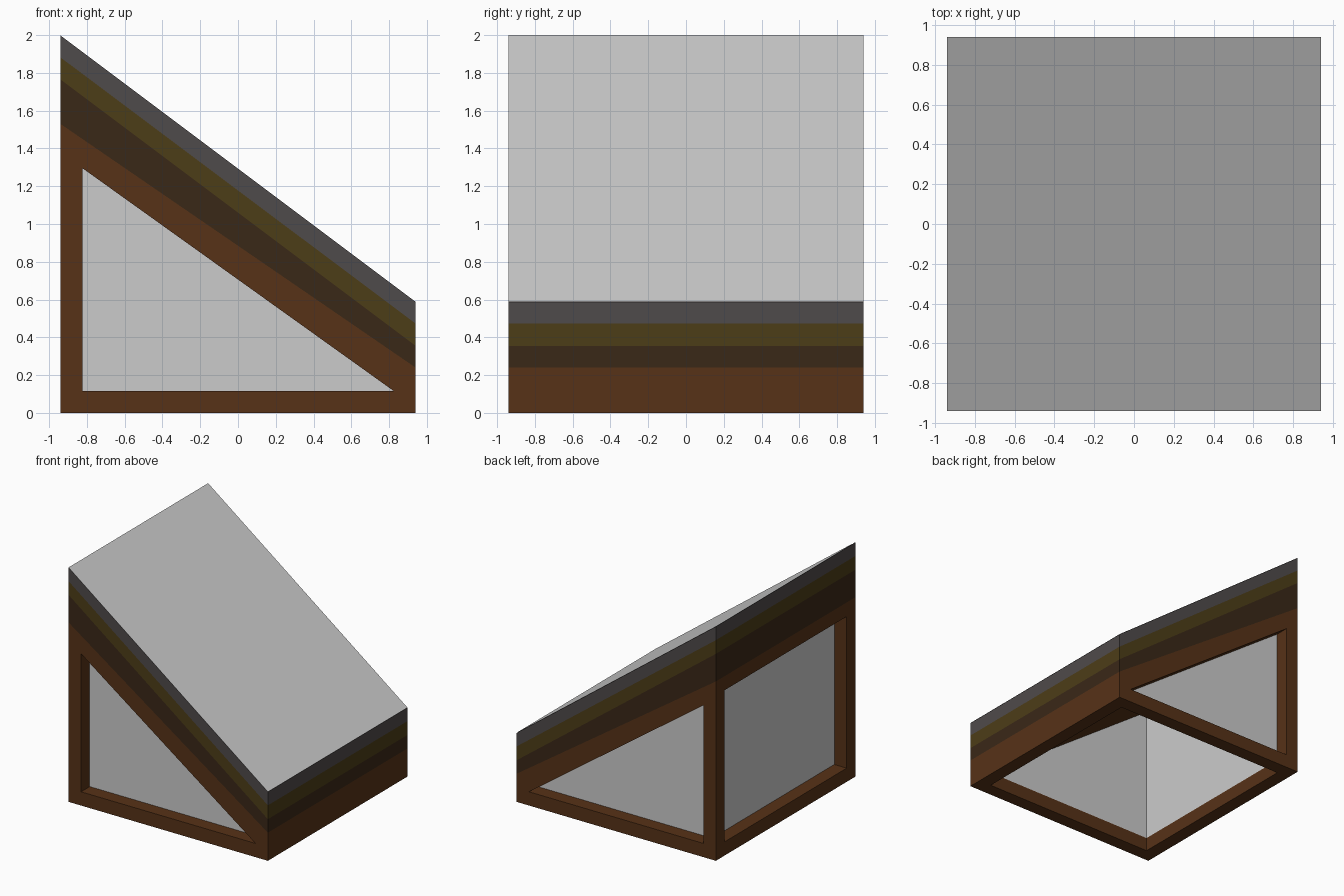
import bpy

if "Cube" in bpy.data.objects:
    bpy.data.objects.remove(bpy.data.objects["Cube"])

W = 0.94      # half width and half depth
T = 0.117     # frame thickness
I = W - T     # inner half width


def material(name, rgb):
    m = bpy.data.materials.new(name)
    m.diffuse_color = (*rgb, 1)
    m.use_nodes = True
    m.node_tree.nodes["Principled BSDF"].inputs["Base Color"].default_value = m.diffuse_color
    return m


def mesh_object(name, verts, faces, mat=None):
    me = bpy.data.meshes.new(name)
    me.from_pydata(verts, [], faces)
    me.update()
    ob = bpy.data.objects.new(name, me)
    bpy.context.collection.objects.link(ob)
    if mat:
        me.materials.append(mat)
    return ob


def prism(name, profile, y0, y1, mat=None):
    """Extrude a counter-clockwise (x, z) profile along y."""
    n = len(profile)
    verts = [(x, y0, z) for x, z in profile] + [(x, y1, z) for x, z in profile]
    faces = [tuple(range(n)), tuple(range(2 * n - 1, n - 1, -1))]
    faces += [(i, i + n, (i + 1) % n + n, (i + 1) % n) for i in range(n)]
    return mesh_object(name, verts, faces, mat)


def box_profile(x0, x1, z0, z1):
    return [(x0, z0), (x1, z0), (x1, z1), (x0, z1)]


brown = material("brown", (0.095, 0.032, 0.0086))
dark_brown = material("dark_brown", (0.042, 0.021, 0.0086))
olive = material("olive", (0.073, 0.047, 0.0086))
charcoal = material("charcoal", (0.078, 0.069, 0.069))

# Stacked sloping layers, given as (left z, right z) of each boundary
levels = [(0, 0), (1.53, 0.24), (1.765, 0.355), (1.882, 0.473), (1.998, 0.588)]
layers = [("frame", brown), ("lower_roof_layer", dark_brown),
          ("middle_roof_layer", olive), ("upper_roof_layer", charcoal)]
parts = []
for (name, mat), (l0, r0), (l1, r1) in zip(layers, levels, levels[1:]):
    parts.append(prism(name, [(-W, l0), (W, r0), (W, r1), (-W, l1)], -W, W, mat))
frame = parts[0]

# Openings in the frame: triangular sides, rectangular left side, open base
triangle = [(-I, T), (I, T), (-I, 1.295)]
cutters = [
    prism("side_cutter", triangle, -1.2, 1.2),
    prism("left_cutter", box_profile(-1.2, -I + 0.001, T, 1.41), -I, I),
    prism("base_cutter", box_profile(-I, I, -0.2, T + 0.001), -I, I),
]
bpy.context.view_layer.objects.active = frame
for c in cutters:
    c.hide_render = True
    mod = frame.modifiers.new(c.name, 'BOOLEAN')
    mod.operation = 'DIFFERENCE'
    mod.solver = 'EXACT'
    mod.object = c
    bpy.ops.object.modifier_apply(modifier=mod.name)
    bpy.data.objects.remove(c)

# Grey panels set behind the openings
mesh_object("front_panel", [(x, -I, z) for x, z in triangle], [(0, 1, 2)])
mesh_object("back_panel", [(x, I, z) for x, z in triangle], [(2, 1, 0)])
mesh_object("left_panel", [(-I, I, T), (-I, -I, T), (-I, -I, 1.41), (-I, I, 1.41)],
            [(0, 1, 2, 3)])

# Grey sheet covering the slope
mesh_object("roof_sheet", [(-W, -W, 2), (W, -W, 0.59), (W, W, 0.59), (-W, W, 2)],
            [(0, 1, 2, 3)])
